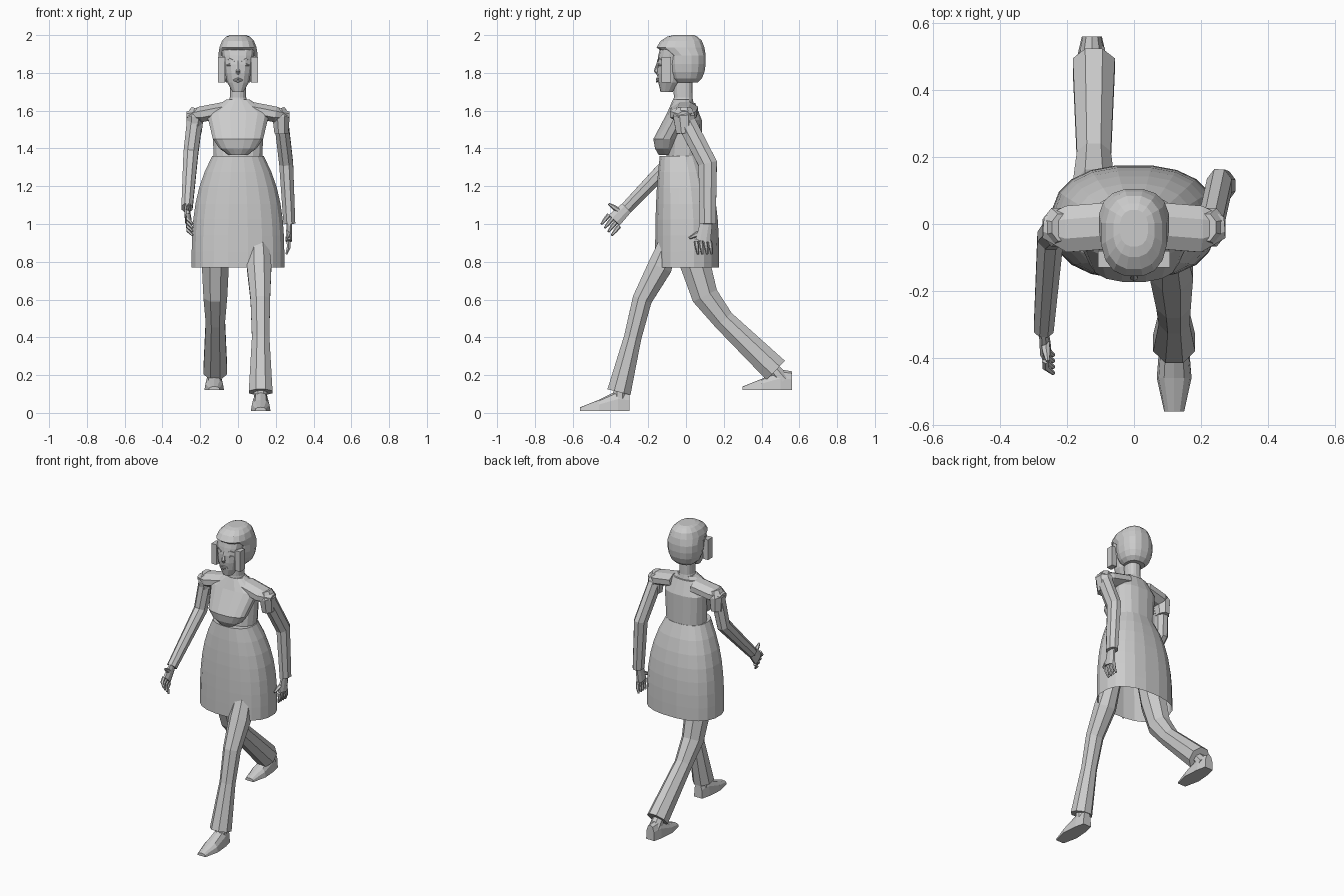
import bpy
import bmesh
from math import cos, sin, pi, sqrt, copysign
from mathutils import Vector

cube = bpy.data.objects.get("Cube")
if cube:
    bpy.data.objects.remove(cube)

shade = (.6, .6, .6, 1)
grey = bpy.data.materials.new("plain grey")
grey.use_nodes = True
grey.diffuse_color = shade
grey.node_tree.nodes["Principled BSDF"].inputs["Base Color"].default_value = shade


def loft(name, rings, open_start=False):
    """Skin a list of point rings into one flat-shaded object."""
    bm = bmesh.new()
    loops = [[bm.verts.new(point) for point in ring] for ring in rings]
    for lower, upper in zip(loops, loops[1:]):
        for i in range(len(lower)):
            bm.faces.new((lower[i - 1], lower[i], upper[i], upper[i - 1]))
    if not open_start:
        bm.faces.new(reversed(loops[0]))
    bm.faces.new(loops[-1])
    bmesh.ops.recalc_face_normals(bm, faces=bm.faces)
    mesh = bpy.data.meshes.new(name)
    bm.to_mesh(mesh)
    bm.free()
    mesh.materials.append(grey)
    obj = bpy.data.objects.new(name, mesh)
    bpy.context.collection.objects.link(obj)


def rounded(angle, power):
    """Point on a unit superellipse."""
    return [copysign(abs(c) ** (2 / power), c) for c in (cos(angle), sin(angle))]


def around(sides):
    return [2 * pi * (i + .5) / sides for i in range(sides)]


def stack(name, levels, sides=16, power=2.4, open_start=False):
    """Horizontal rings, each given as (height, half width, front, back)."""
    rings = []
    for height, width, front, back in levels:
        middle, depth = (front + back) / 2, (back - front) / 2
        outline = [rounded(angle, power) for angle in around(sides)]
        rings.append([Vector((width * u, middle + depth * v, height)) for u, v in outline])
    loft(name, rings, open_start)


def tube(name, path, radii, depth=1, sides=8, across="X"):
    """Rings square to a path; depth scales the radius not lying along the across axis."""
    points = [Vector(point) for point in path]
    axis = Vector([float(letter == across) for letter in "XYZ"])
    rings = []
    for k, (point, radius) in enumerate(zip(points, radii)):
        tangent = (points[min(k + 1, len(points) - 1)] - points[max(k - 1, 0)]).normalized()
        u = (axis - tangent * axis.dot(tangent)).normalized()
        v = tangent.cross(u) * depth
        rings.append([point + radius * (u * cos(a) + v * sin(a)) for a in around(sides)])
    loft(name, rings)


def box(name, low, high):
    corners = ((low[0], low[1]), (high[0], low[1]), (high[0], high[1]), (low[0], high[1]))
    loft(name, [[Vector((x, y, height)) for x, y in corners] for height in (low[2], high[2])])


def hand(side, wrist, knuckles, tips, spread, thumb_tip):
    """Flat palm, four fingers fanned along the spread direction, and a thumb."""
    wrist, knuckles, tips, spread = map(Vector, (wrist, knuckles, tips, spread))
    tube(side + "_palm", [wrist, knuckles], [.014, .018], depth=2.4)
    for i in range(4):
        offset = spread * (i - 1.5)
        bend = knuckles.lerp(tips, .5) + offset
        bend.x = knuckles.x
        tube(side + "_finger", [knuckles + offset, bend, tips + offset],
             [.012, .011, .006], sides=6)
    base = wrist.lerp(knuckles, .5)
    tube(side + "_thumb", [base, base.lerp(Vector(thumb_tip), .6), thumb_tip],
         [.015, .013, .006], sides=6)


def shoe(side, x, toe, sole):
    """Arched sections from toe to heel on a flat sole."""
    rings = []
    for back, width, height in ((0, .03, .02), (.1, .052, .06), (.2, .044, .11), (.26, .03, .1)):
        arch = [rounded(pi * i / 6, 2.5) for i in range(7)]
        rings.append([Vector((x + width * u, toe + back, sole + height * v)) for u, v in arch])
    loft(side + "_shoe", rings)


# Dress: open hem curving in to the waist, inner torso, overhanging bust and yoke
skirt = []
for step in range(8):
    t = step / 7
    pinch = t ** 3
    skirt.append((.77 + .59 * t, .248 - .11 * pinch, .025 * pinch - .165, .177 - .09 * pinch))
stack("skirt", skirt, sides=20, open_start=True)
stack("torso", [(1.35, .13, -.1, .085), (1.55, .14, -.08, .085), (1.64, .09, -.06, .05)])
stack("bust", [(1.365, .05, -.145, -.05), (1.4, .1, -.165, -.05), (1.45, .135, -.174, -.03),
               (1.59, .17, -.1, .045), (1.66, .06, -.07, .035)])

# Neck and head: tapering face under a rounded cap of hair cut back below the brow
stack("neck", [(1.62, .06, -.075, .045), (1.67, .044, -.065, .035), (1.78, .044, -.07, .035)])
face = []
for step in range(6):
    t = step / 5
    face.append((1.7 + .24 * t, .03 + .062 * sqrt(t), -.135 - .02 * sin(pi * t), .09 * sqrt(t) - .07))
stack("face", face, sides=14)
hair = []
for step in range(1, 10):
    angle = pi * step / 9 - pi / 2
    height = 1.87 + .13 * sin(angle)
    swell = sqrt(abs(cos(angle))) if step < 9 else .4
    hairline = -.17 if height > 1.9 else -.1
    hair.append((height, .107 * swell, hairline * swell, .107 * swell))
stack("hair", hair)
tube("nose", [(0, -.145, 1.865), (0, -.157, 1.81), (0, -.145, 1.79)], [.006, .014, .008], sides=6)
for name, height in (("upper_lip", 1.768), ("lower_lip", 1.755)):
    tube(name, [(-.025, -.145, 1.762), (0, -.154, height), (.025, -.145, 1.762)],
         [.003, .007, .003], sides=6, across="Y")

for side, s in (("left", 1), ("right", -1)):
    # Eyes, brows and straight side locks
    tube(side + "_eye", [(s * .025, -.145, 1.84), (s * .043, -.142, 1.843), (s * .06, -.132, 1.84)],
         [.003, .008, .003], sides=6, across="Y")
    tube(side + "_brow", [(s * .02, -.15, 1.862), (s * .045, -.143, 1.875), (s * .07, -.125, 1.865)],
         [.004, .005, .003], sides=4, across="Y")
    box(side + "_hair_lock", (s * .07, -.13, 1.75), (s * .107, -.08, 1.885))
    # Broad shoulders ending in short puffed sleeves
    tube(side + "_shoulder", [(s * .07, -.005, 1.605), (s * .2, -.015, 1.58), (s * .27, -.01, 1.575)],
         [.075, .075, .035], depth=.6, across="Y")
    tube(side + "_sleeve", [(s * .215, -.01, 1.61), (s * .228, -.01, 1.57), (s * .23, -.005, 1.48)],
         [.035, .05, .04], depth=1.25)

# Arms: the left swings back, the right reaches forward
tube("left_arm", [(.225, -.02, 1.58), (.255, .115, 1.32), (.272, .115, 1)],
     [.04, .04, .034], depth=1.35)
tube("right_arm", [(-.225, -.01, 1.58), (-.25, -.04, 1.37), (-.27, -.315, 1.085)],
     [.045, .042, .032], depth=1.1)
hand("left", wrist=(.272, .11, 1.02), knuckles=(.268, .09, .91), tips=(.256, .1, .84),
     spread=(0, .024, 0), thumb_tip=(.26, .017, .925))
hand("right", wrist=(-.272, -.3, 1.1), knuckles=(-.264, -.38, 1.02), tips=(-.24, -.42, .97),
     spread=(0, .018, -.02), thumb_tip=(-.258, -.41, 1.107))

# Flared trouser legs in mid stride
tube("left_trouser_leg", [(.105, -.04, 1.02), (.112, -.14, .77), (.118, -.232, .6),
                          (.12, -.282, .4), (.12, -.355, .11)], [.05, .07, .056, .05, .068])
tube("right_trouser_leg", [(-.11, 0, 1), (-.12, .045, .8), (-.12, .1, .62),
                           (-.12, .2, .49), (-.12, .475, .225)],
     [.07, .078, .068, .055, .068], depth=1.12)

# Shoes and ankles
shoe("left", .12, -.56, .01)
shoe("right", -.126, .3, .12)
tube("left_ankle", [(.12, -.345, .2), (.12, -.352, .07)], [.036, .038])
tube("right_ankle", [(-.123, .44, .26), (-.124, .515, .17)], [.036, .04])
